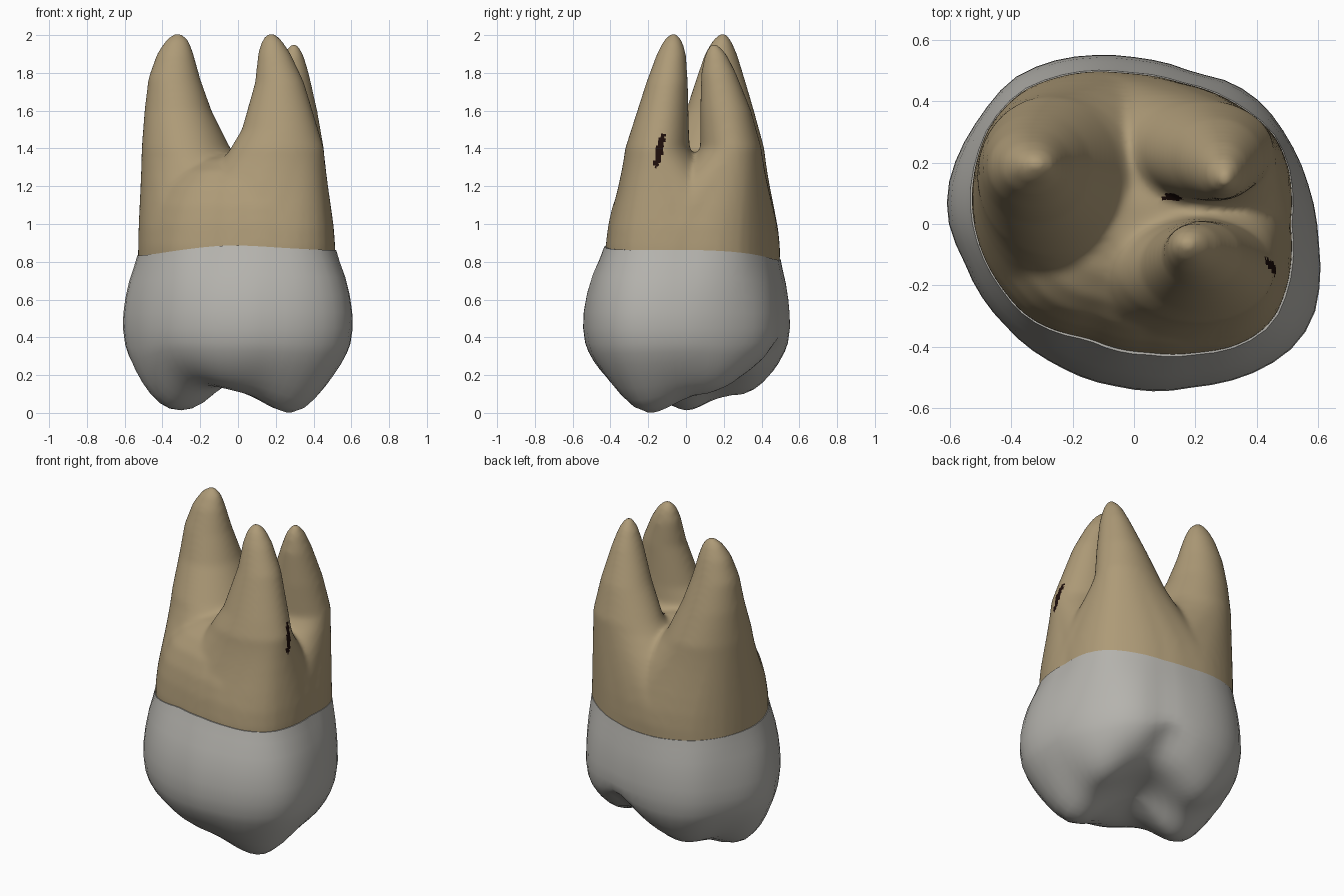
import bpy, bmesh, math

if "Cube" in bpy.data.objects:
    bpy.data.objects.remove(bpy.data.objects["Cube"])

TAU = 2 * math.pi
COLS = 56


def material(name, rgb):
    m = bpy.data.materials.new(name)
    m.diffuse_color = (*rgb, 1)
    m.use_nodes = True
    m.node_tree.nodes["Principled BSDF"].inputs["Base Color"].default_value = m.diffuse_color
    return m


ENAMEL = material("enamel_grey", (0.46, 0.45, 0.42))
ROOT = material("root_tan", (0.42, 0.325, 0.185))
DARK = material("dark_pit", (0.012, 0.004, 0.003))

# Outlines seen from above: widest part of the crown, and neck of the root
CROWN_LINE = [(-.61, .03), (-.6, .15), (-.5, .35), (-.4, .47), (-.3, .52), (-.1, .55), (.02, .54),
              (.2, .49), (.32, .46), (.42, .39), (.5, .28), (.57, .12), (.6, -.05), (.605, -.2),
              (.58, -.32), (.5, -.42), (.4, -.48), (.2, -.53), (.08, -.545), (-.05, -.53),
              (-.25, -.46), (-.42, -.33), (-.55, -.13)]
NECK_LINE = [(-.53, .08), (-.5, .25), (-.47, .32), (-.37, .43), (-.2, .49), (-.02, .49), (.15, .46),
             (.35, .38), (.45, .3), (.5, .2), (.51, 0), (.5, -.2), (.45, -.32), (.35, -.39),
             (.2, -.42), (.05, -.42), (-.15, -.37), (-.35, -.3), (-.43, -.21), (-.51, -.05)]


def radius(line, a):
    """Radius of an outline at angle a."""
    polar = sorted((math.atan2(y, x) % TAU, math.hypot(x, y)) for x, y in line)
    polar = [(polar[-1][0] - TAU, polar[-1][1])] + polar + [(polar[0][0] + TAU, polar[0][1])]
    a %= TAU
    for (a0, r0), (a1, r1) in zip(polar, polar[1:]):
        if a0 <= a <= a1:
            return r0 + (r1 - r0) * (a - a0) / (a1 - a0)


ANGLES = [TAU * i / COLS for i in range(COLS)]
CROWN_R = [radius(CROWN_LINE, a) for a in ANGLES]
NECK_R = [radius(NECK_LINE, a) for a in ANGLES]


def loft(bm, rings):
    """Skin a stack of rings (bottom to top) and close both ends."""
    rows = [[bm.verts.new(p) for p in ring] for ring in rings]
    n = len(rows[0])
    for lo, hi in zip(rows, rows[1:]):
        for i in range(n):
            j = (i + 1) % n
            bm.faces.new((lo[i], lo[j], hi[j], hi[i]))
    bm.faces.new(rows[0][::-1])
    bm.faces.new(rows[-1])


def finish(bm, name, mats):
    bmesh.ops.recalc_face_normals(bm, faces=bm.faces)
    me = bpy.data.meshes.new(name)
    bm.to_mesh(me)
    bm.free()
    for m in mats:
        me.materials.append(m)
    ob = bpy.data.objects.new(name, me)
    bpy.context.collection.objects.link(ob)
    return ob


# ---- Crown: bulging wall above, cusped chewing surface below
# cusps, ridges and (negative) the back groove: x, y, depth, spread
CUSPS = [(.29, -.2, .225, .17), (-.4, -.04, .2, .15), (.38, .17, .11, .13), (-.22, .32, .13, .15),
         (-.2, .03, .08, .1), (-.06, -.32, .075, .14), (.13, .47, -.1, .07)]


def chew_height(x, y):
    h = .22
    for cx, cy, depth, s in CUSPS:
        h -= depth * math.exp(-((x - cx) ** 2 + (y - cy) ** 2) / (2 * s * s))
    return h


rings = []
for f in (.02, .1, .2, .3, .4, .5, .6, .69, .77, .84, .9, .95, .98):
    ring = []
    for a, r in zip(ANGLES, CROWN_R):
        x, y = f * r * math.cos(a), f * r * math.sin(a)
        h = chew_height(x, y)
        z = h + (.45 - h) * (1 - math.sqrt(1 - f ** 4.8))
        ring.append((x, y, max(z, 0)))
    rings.append(ring)
# wall: t runs from the widest line to the wavy neck edge, w blends outlines
for t, w in ((0, 0), (.2, .03), (.42, .17), (.65, .42), (.85, .74), (1, .95), (1.0, 1.15)):
    ring = []
    for a, rc, rn in zip(ANGLES, CROWN_R, NECK_R):
        r = rc + (rn - rc) * w
        b = a + math.radians(100)
        top = .848 + .03 * math.cos(b) + .01 * math.cos(3 * b) + .015 * math.cos(a)
        ring.append((r * math.cos(a), r * math.sin(a), .45 + (top - .45) * t))
    rings.append(ring)
bm = bmesh.new()
loft(bm, rings)
crown = finish(bm, "crown", [ENAMEL])

# ---- Roots: three tapering prongs that flare into the neck, fused by a remesh
# each section: z, x min, x max, y min, y max
PRONGS = [
    [(1.4, -.04, .455, -.322, .02), (1.5, .02, .425, -.29, .015),
     (1.75, .09, .35, -.21, .01), (1.9, .105, .28, -.155, 0), (1.97, .125, .235, -.12, -.02),
     (2.01, .155, .195, -.08, -.05)],
    [(1.4, .02, .455, .075, .4),
     (1.6, .12, .42, .075, .345), (1.8, .2, .375, .08, .265), (1.9, .24, .345, .1, .215),
     (1.955, .28, .315, .13, .165)],
    [(1.4, -.51, -.04, -.1, .415),
     (1.6, -.495, -.14, 0, .36), (1.77, -.475, -.2, .055, .31), (1.9, -.43, -.235, .1, .27),
     (1.97, -.385, -.26, .14, .24), (2.01, -.34, -.3, .18, .21)],
]


def section(x0, x1, y0, y1, z, blend=0):
    """Oval ring, blended towards the neck outline."""
    ring = []
    for a, r in zip(ANGLES, NECK_R):
        c, s = math.cos(a), math.sin(a)
        ox, oy = (x0 + x1 + (x1 - x0) * c) / 2, (y0 + y1 + (y1 - y0) * s) / 2
        ring.append((ox + (r * c - ox) * blend, oy + (r * s - oy) * blend, z))
    return ring


bm = bmesh.new()
for prong in PRONGS:
    flare = [section(*prong[0][1:], z, t) for z, t in
             ((.65, .98), (.88, 1), (.98, .88), (1.08, .66), (1.18, .42), (1.28, .2), (1.35, .07))]
    loft(bm, flare + [section(*s[1:], s[0]) for s in prong])
# low dome filling the hollow between the prongs
loft(bm, [[(s * r * math.cos(a), s * r * math.sin(a), z) for a, r in zip(ANGLES, NECK_R)]
          for z, s in ((.65, .95), (.88, 1), (1.0, .965), (1.1, .91), (1.2, .81),
                       (1.28, .66), (1.34, .45), (1.38, .15))])
roots = finish(bm, "roots", [ROOT, DARK])
mod = roots.modifiers.new("fuse", 'REMESH')
mod.mode = 'VOXEL'
mod.voxel_size = .014
mod = roots.modifiers.new("soften", 'SMOOTH')
mod.factor = .5
mod.iterations = 14
bpy.context.view_layer.update()
fused = bpy.data.meshes.new_from_object(roots.evaluated_get(bpy.context.evaluated_depsgraph_get()))
roots.modifiers.clear()
roots.data = fused
fused.materials.clear()
for m in (ROOT, DARK):
    fused.materials.append(m)

# dark pits: a slit on the right side and a spot in the furrow
for p in fused.polygons:
    x, y, z = p.center
    slit = x > .3 and ((y + .14 - (z - 1.39) * .22) / .02) ** 2 + ((z - 1.39) / .095) ** 2 < 1
    spot = z > 1.1 and p.normal.z > .2 and ((x - .125) / .03) ** 2 + ((y - .087) / .013) ** 2 < 1
    p.material_index = 1 if slit or spot else 0

# ---- Smooth shading
for ob in (crown, roots):
    bpy.ops.object.select_all(action='DESELECT')
    ob.select_set(True)
    bpy.context.view_layer.objects.active = ob
    bpy.ops.object.shade_smooth_by_angle(angle=math.radians(50))
